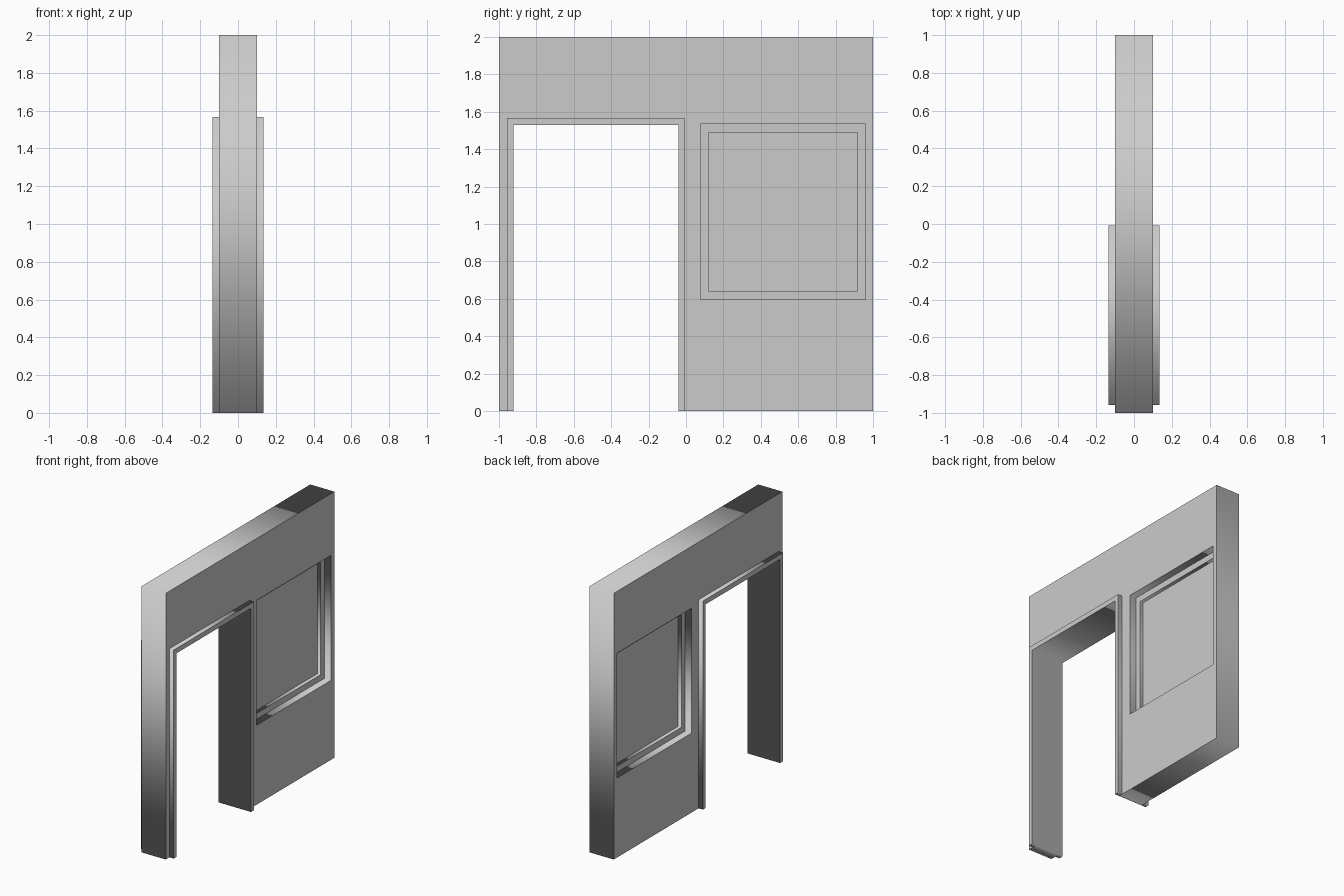
import bpy
from math import pi

if "Cube" in bpy.data.objects:
    bpy.data.objects.remove(bpy.data.objects["Cube"])


def slab(name, loops, half, x=0.0):
    """Flat part in the y-z plane: first loop is the outline, others are holes."""
    cu = bpy.data.curves.new(name, 'CURVE')
    cu.dimensions = '2D'
    cu.fill_mode = 'BOTH'
    cu.extrude = half
    for loop in loops:
        sp = cu.splines.new('POLY')
        sp.points.add(len(loop) - 1)
        for p, (y, z) in zip(sp.points, loop):
            p.co = (y, z, 0, 1)
        sp.use_cyclic_u = True
    ob = bpy.data.objects.new(name, cu)
    bpy.context.collection.objects.link(ob)
    ob.location.x = x
    ob.rotation_euler = (pi / 2, 0, pi / 2)
    bpy.ops.object.select_all(action='DESELECT')
    ob.select_set(True)
    bpy.context.view_layer.objects.active = ob
    bpy.ops.object.convert(target='MESH')
    return bpy.context.object


def rect(y0, y1, z0, z1):
    return [(y0, z0), (y1, z0), (y1, z1), (y0, z1)]


WALL, TRIM = 0.10, 0.136           # half thicknesses
D0, D1, DTOP = -0.923, -0.04, 1.53  # door opening
T0, T1, TTOP = -0.957, -0.007, 1.567  # door trim outline
opening = rect(0.077, 0.96, 0.597, 1.535)
glazing = rect(0.12, 0.917, 0.642, 1.488)

# wall with door notch and window hole
slab("wall", [[(-1, 0), (D0, 0), (D0, DTOP), (D1, DTOP), (D1, 0),
               (1, 0), (1, 2), (-1, 2)], opening], WALL)

# raised door trim on both faces
trim = [(T0, 0), (D0, 0), (D0, DTOP), (D1, DTOP), (D1, 0),
        (T1, 0), (T1, TTOP), (T0, TTOP)]
for side, s in (("right", 1), ("left", -1)):
    slab("door_trim_" + side, [trim], (TRIM - WALL) / 2, s * (TRIM + WALL) / 2)

# recessed window frame and pane
slab("window_frame", [opening, glazing], 0.045)
slab("window_pane", [glazing], 0.018)
